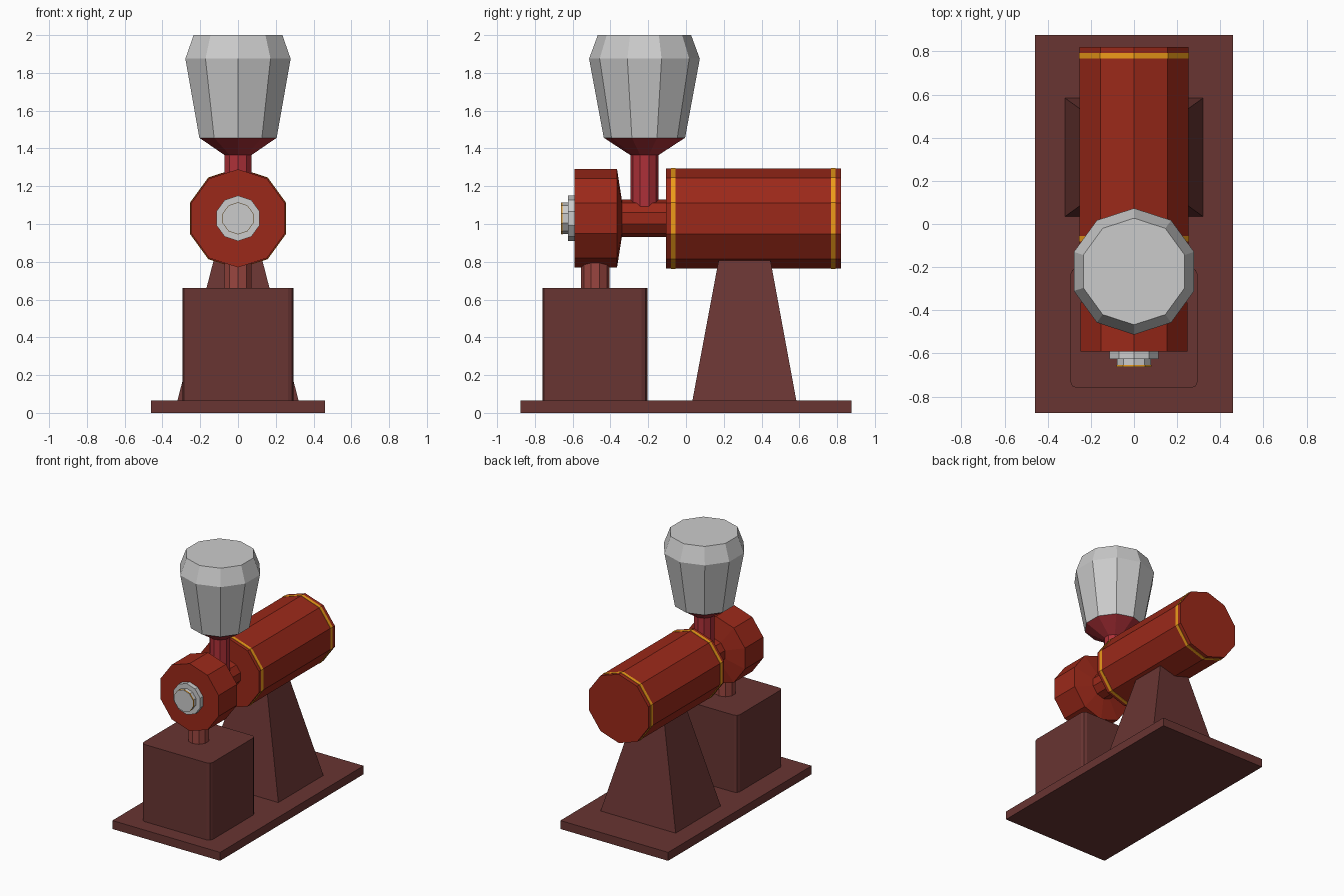
import bpy, bmesh
from math import sin, cos, pi

if "Cube" in bpy.data.objects:
    bpy.data.objects.remove(bpy.data.objects["Cube"])

AXIS_Z = 1.03      # height of the horizontal machine axis
BULB_Y = -0.22     # position of the upright bulb


def material(name, rgb):
    m = bpy.data.materials.new(name)
    m.diffuse_color = (*rgb, 1)
    m.use_nodes = True
    m.node_tree.nodes["Principled BSDF"].inputs["Base Color"].default_value = m.diffuse_color
    return m


maroon = material("maroon", (0.14, 0.035, 0.032))
rust = material("rust_red", (0.33, 0.022, 0.010))
orange = material("orange", (0.85, 0.33, 0.01))
red = material("pipe_red", (0.42, 0.03, 0.04))
brick = material("brick", (0.32, 0.06, 0.05))


def finish(name, bm, mat):
    bmesh.ops.recalc_face_normals(bm, faces=bm.faces)
    me = bpy.data.meshes.new(name)
    bm.to_mesh(me)
    bm.free()
    ob = bpy.data.objects.new(name, me)
    bpy.context.collection.objects.link(ob)
    if mat:
        me.materials.append(mat)
    return ob


def loft(name, rings, mat):
    """Skin a stack of equal-sized point rings and cap both ends."""
    bm = bmesh.new()
    rows = [[bm.verts.new(p) for p in ring] for ring in rings]
    n = len(rows[0])
    for a, b in zip(rows, rows[1:]):
        for i in range(n):
            bm.faces.new((a[i], a[(i + 1) % n], b[(i + 1) % n], b[i]))
    bm.faces.new(rows[0])
    bm.faces.new(rows[-1])
    return finish(name, bm, mat)


def turned(name, axis, profile, mat=None, y=0.0, sides=10):
    """Ten-sided turned part; profile is (radius, position along axis)."""
    rings = []
    for r, t in profile:
        ring = []
        for k in range(sides):
            a = pi / 2 + 2 * pi * k / sides
            u, v = r * cos(a), r * sin(a)
            ring.append((u, t, AXIS_Z + v) if axis == 'y' else (u, y + v, t))
        rings.append(ring)
    return loft(name, rings, mat)


def block(name, levels, mat):
    """Rectangular block; each level is (half width, y min, y max, z)."""
    return loft(name, [[(-w, a, z), (w, a, z), (w, b, z), (-w, b, z)]
                       for w, a, b, z in levels], mat)


# Base and supports
block("base_plate", [(0.46, -0.875, 0.875, 0), (0.46, -0.875, 0.875, 0.065)], maroon)
block("rear_stand", [(0.322, 0.033, 0.585, 0.06), (0.105, 0.19, 0.43, 0.9)], maroon)

box = block("front_box", [(0.295, -0.76, -0.205, 0.06), (0.295, -0.76, -0.205, 0.66)], maroon)
bm = bmesh.new()
bm.from_mesh(box.data)
upright = [e for e in bm.edges if abs(e.verts[0].co.z - e.verts[1].co.z) > 0.1]
bmesh.ops.bevel(bm, geom=upright, offset=0.03, segments=2, profile=0.5, affect='EDGES')
bm.to_mesh(box.data)
bm.free()

turned("box_post", 'z', [(0.075, 0.65), (0.075, 0.82)], brick, y=-0.48)

# Horizontal drum, shaft and wheel
turned("drum", 'y', [(0.265, -0.105), (0.265, 0.82)], rust)
for name, y0, y1 in (("front_band", -0.08, -0.055), ("rear_band", 0.767, 0.792)):
    turned(name, 'y', [(0.2675, y0), (0.2675, y1)], orange)
turned("shaft", 'y', [(0.1, -0.38), (0.1, -0.09)], rust)
turned("wheel", 'y', [(0.26, -0.59), (0.26, -0.365), (0.1, -0.34)], rust)

# Hub cap on the wheel
turned("hub_washer", 'y', [(0.12, -0.58), (0.12, -0.625)])
turned("hub_cap", 'y', [(0.083, -0.62), (0.083, -0.662)])
turned("hub_ring", 'y', [(0.085, -0.653), (0.085, -0.66)], orange)

# Upright pipe, funnel and bulb
turned("bulb_pipe", 'z', [(0.075, 1.09), (0.075, 1.365), (0.213, 1.455)], red, y=BULB_Y)
turned("bulb", 'z', [(0.215, 1.455), (0.293, 1.875), (0.247, 2.0)], y=BULB_Y)
